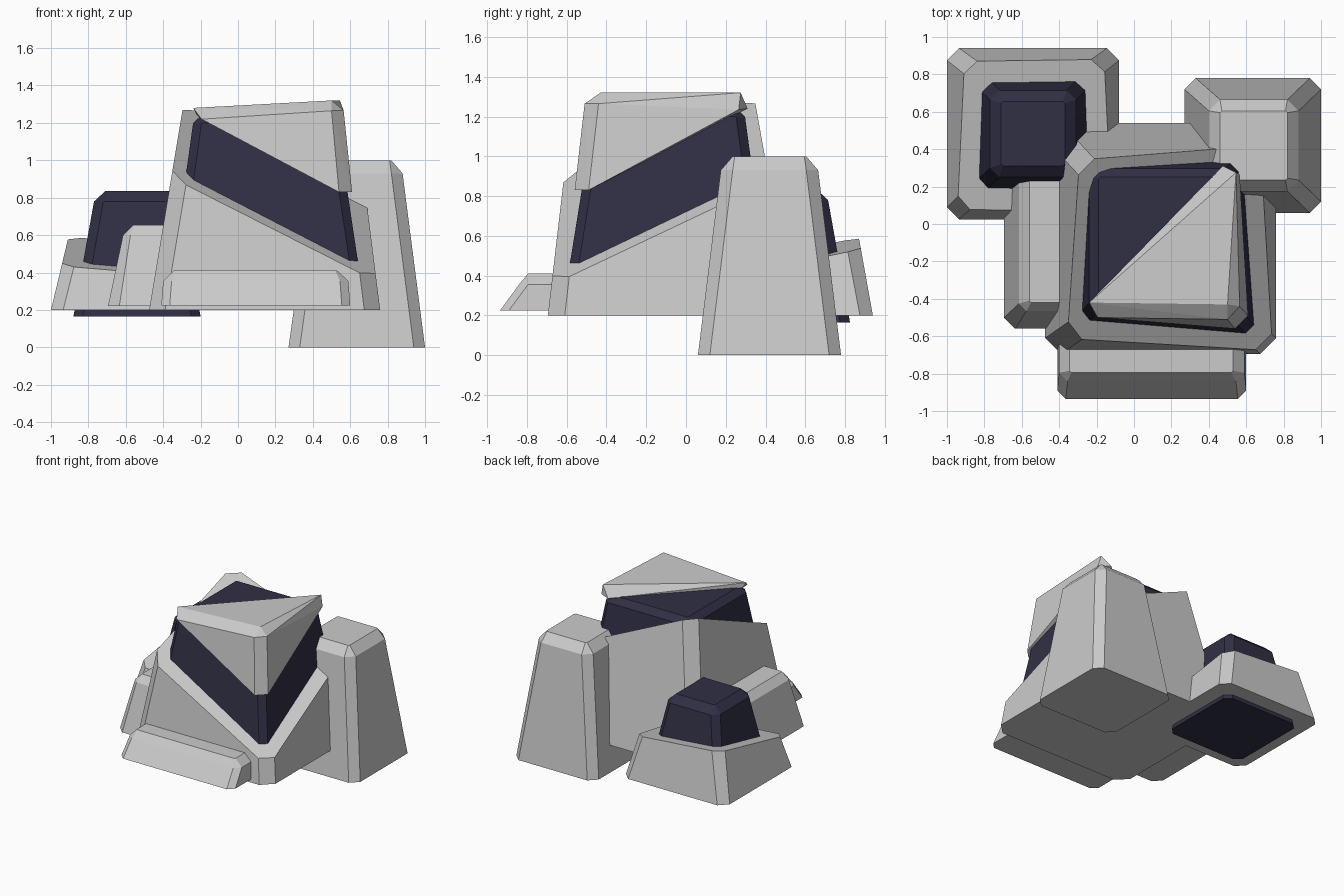
import bpy, bmesh
from mathutils import Vector

if "Cube" in bpy.data.objects:
    bpy.data.objects.remove(bpy.data.objects["Cube"])


def material(name, color):
    m = bpy.data.materials.new(name)
    m.diffuse_color = (*color, 1)
    m.use_nodes = True
    m.node_tree.nodes["Principled BSDF"].inputs["Base Color"].default_value = m.diffuse_color
    return m


GREY = material("light grey", (0.6, 0.6, 0.6))
NAVY = material("dark navy", (0.03, 0.029, 0.06))


def finish(name, bm, mat):
    bmesh.ops.recalc_face_normals(bm, faces=bm.faces)
    mesh = bpy.data.meshes.new(name)
    bm.to_mesh(mesh)
    bm.free()
    mesh.materials.append(mat)
    bpy.context.collection.objects.link(bpy.data.objects.new(name, mesh))


def octagon(z, x0, x1, y0, y1, c):
    """Rectangle with its corners cut off by c."""
    return [(x0 + c, y0, z), (x1 - c, y0, z), (x1, y0 + c, z), (x1, y1 - c, z),
            (x1 - c, y1, z), (x0 + c, y1, z), (x0, y1 - c, z), (x0, y0 + c, z)]


def block(name, mat, sections, cut=None):
    """Loft octagons upward; cut = (point, x slope, y slope) trims the top."""
    bm = bmesh.new()
    rings = [[bm.verts.new(p) for p in octagon(*s)] for s in sections]
    for low, high in zip(rings, rings[1:]):
        for i in range(8):
            j = (i + 1) % 8
            bm.faces.new((low[i], low[j], high[j], high[i]))
    bm.faces.new(rings[0][::-1])
    bm.faces.new(rings[-1])
    if cut:
        point, sx, sy = cut
        bmesh.ops.bisect_plane(bm, geom=bm.verts[:] + bm.edges[:] + bm.faces[:],
                               plane_co=point, plane_no=Vector((-sx, -sy, 1)),
                               clear_outer=True)
        bmesh.ops.holes_fill(bm, edges=[e for e in bm.edges if e.is_boundary])
    finish(name, bm, mat)


# Tall tower on the right, the only part reaching the ground
block("tall_tower", GREY, [(0, 0.27, 1.0, 0.06, 0.78, 0.06),
                           (0.93, 0.40, 0.88, 0.175, 0.665, 0.06),
                           (1.0, 0.46, 0.82, 0.235, 0.605, 0.01)])

# Main body with its top sliced toward the front right corner
block("main_body", GREY, [(0.2, -0.475, 0.76, -0.695, 0.54, 0.085),
                          (1.4, -0.275, 0.61, -0.555, 0.325, 0.085)],
      cut=((0.66, -0.68, 0.39), -0.48, 0.445))

# Dark core rising out of the body
block("dark_core", NAVY, [(0.3, -0.365, 0.665, -0.61, 0.42, 0.045),
                          (1.2, -0.24, 0.53, -0.465, 0.297, 0.045),
                          (1.245, -0.19, 0.48, -0.415, 0.25, 0.01)])

# Back left pod: grey collar with sloping top, dark dome block inside
block("pod_collar", GREY, [(0.2, -1.0, -0.08, 0.025, 0.94, 0.065),
                           (0.7, -0.88, -0.2, 0.14, 0.85, 0.07)],
      cut=((-0.84, 0.86, 0.583), -0.08, 0.2))
block("pod_core", NAVY, [(0.165, -0.88, -0.2, 0.145, 0.825, 0.05),
                         (0.78, -0.77, -0.31, 0.25, 0.715, 0.05),
                         (0.835, -0.71, -0.37, 0.25 + 0.06, 0.655, 0.01)])

# Low side blocks
block("left_block", GREY, [(0.22, -0.695, -0.2, -0.56, 0.35, 0.06),
                           (0.6, -0.615, -0.2, -0.465, 0.35, 0.04),
                           (0.655, -0.56, -0.25, -0.42, 0.33, 0.01)])
block("front_step", GREY, [(0.225, -0.41, 0.6, -0.935, -0.5, 0.045),
                           (0.355, -0.4, 0.59, -0.84, -0.5, 0.045),
                           (0.41, -0.345, 0.53, -0.795, -0.5, 0.01)])

# Wedge-shaped cap covering the front right half of the core
bm = bmesh.new()
for p in [(0.5, -0.43, 1.32), (0.545, 0.275, 1.32), (-0.24, -0.42, 1.28),   # roof
          (0.5, -0.51, 1.265), (0.565, -0.44, 1.265),                       # shoulder
          (-0.195, -0.5, 1.22), (0.565, 0.265, 1.235),                      # side tips
          (0.475, 0.31, 1.24), (-0.22, -0.4, 1.24),                         # diagonal
          (0.54, -0.56, 0.83), (0.61, -0.49, 0.83)]:                        # low corner
    bm.verts.new(p)
bmesh.ops.convex_hull(bm, input=bm.verts)
finish("core_cap", bm, GREY)
